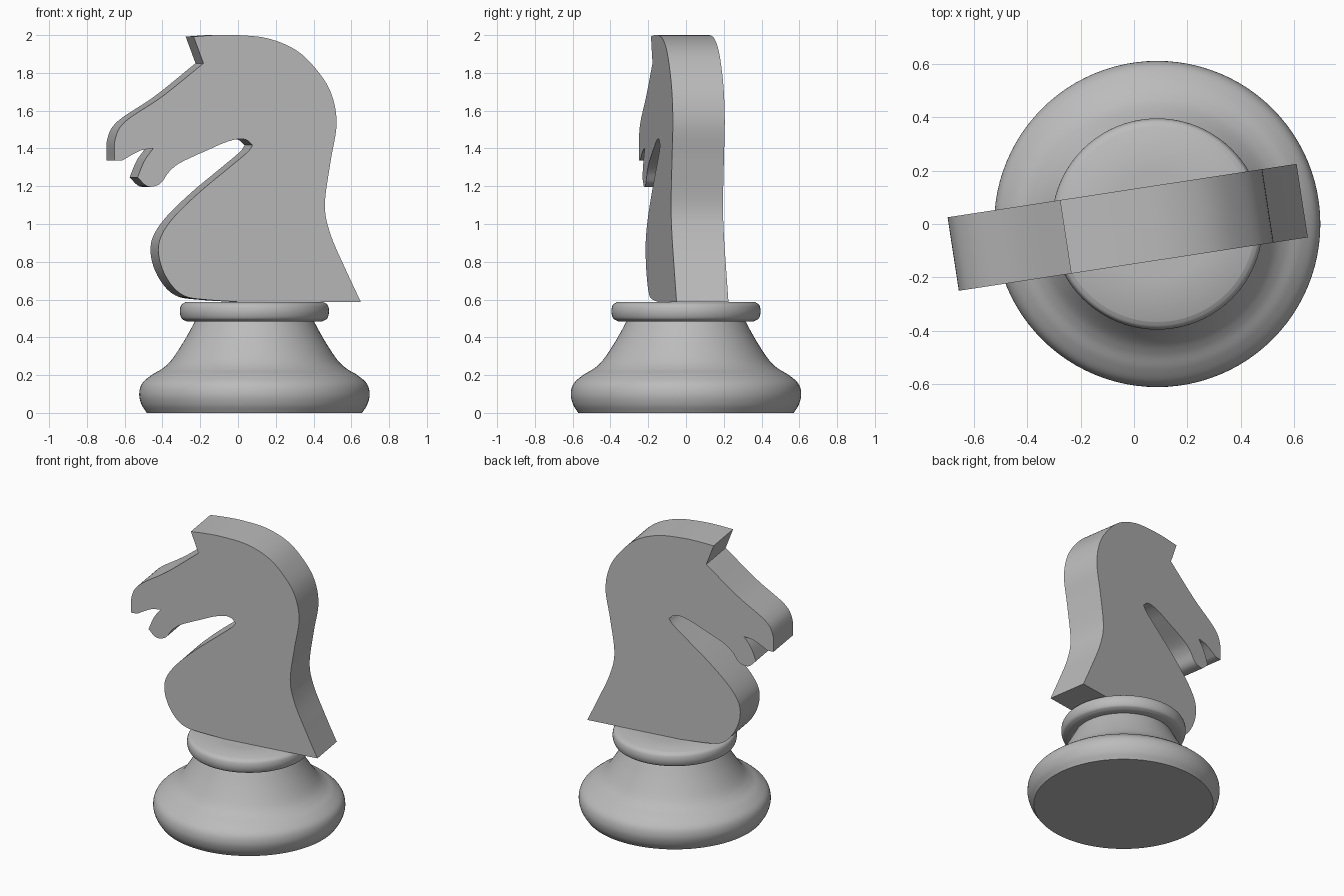
import bpy, bmesh, math
from mathutils import Vector, Matrix

if "Cube" in bpy.data.objects:
    bpy.data.objects.remove(bpy.data.objects["Cube"])

grey = bpy.data.materials.new("stone grey")
grey.diffuse_color = (0.5, 0.5, 0.5, 1)
grey.use_nodes = True
grey.node_tree.nodes["Principled BSDF"].inputs["Base Color"].default_value = grey.diffuse_color


def smooth_run(pts, steps=6):
    """Catmull-Rom curve through the points, ends kept as corners."""
    p = [Vector(q) for q in pts]
    if len(p) < 3:
        return p
    p = [2 * p[0] - p[1]] + p + [2 * p[-1] - p[-2]]
    out = []
    for a, b, c, d in zip(p, p[1:], p[2:], p[3:]):
        for i in range(steps):
            t = i / steps
            out.append(0.5 * (2 * b + (c - a) * t + (2 * a - 5 * b + 4 * c - d) * t * t
                              + (3 * b - a - 3 * c + d) * t ** 3))
    return out + [p[-2]]


def join_runs(runs):
    """Chain runs that share end points."""
    out = []
    for run in runs:
        out += smooth_run(run)[1 if out else 0:]
    return out


def finish(bm, name, angle=35):
    bmesh.ops.recalc_face_normals(bm, faces=bm.faces)
    me = bpy.data.meshes.new(name)
    bm.to_mesh(me)
    bm.free()
    me.materials.append(grey)
    ob = bpy.data.objects.new(name, me)
    bpy.context.collection.objects.link(ob)
    bpy.ops.object.select_all(action='DESELECT')
    ob.select_set(True)
    bpy.context.view_layer.objects.active = ob
    bpy.ops.object.shade_smooth_by_angle(angle=math.radians(angle))
    return ob


def lathe(name, runs, cx, segs=96):
    """Turned part from (radius, height) runs, capped top and bottom."""
    prof = join_runs(runs)
    bm = bmesh.new()
    rings = [[bm.verts.new((cx + r * math.cos(2 * math.pi * i / segs),
                            r * math.sin(2 * math.pi * i / segs), z))
              for i in range(segs)] for r, z in prof]
    for lo, hi in zip(rings, rings[1:]):
        for i in range(segs):
            j = (i + 1) % segs
            bm.faces.new((lo[i], lo[j], hi[j], hi[i]))
    bm.faces.new(rings[0])
    bm.faces.new(rings[-1])
    return finish(bm, name)


CX = 0.087

# Turned foot
lathe("base", [[(0.57, 0), (0.598, 0.045), (0.61, 0.1), (0.595, 0.155), (0.545, 0.2),
                (0.487, 0.235), (0.437, 0.283), (0.37, 0.385), (0.312, 0.49)]], CX)

# Rounded ring under the horse
lathe("collar", [[(0.3, 0.485), (0.36, 0.485)],
                 [(0.36, 0.485), (0.385, 0.5), (0.395, 0.535), (0.388, 0.57), (0.365, 0.587)],
                 [(0.365, 0.587), (0.2, 0.587)]], CX)

# Horse head outline, as (x, z) runs between sharp corners
outline = join_runs([
    [(0.65, 0.588), (0.565, 0.77), (0.49, 0.945), (0.46, 1.1), (0.49, 1.33), (0.522, 1.535),
     (0.49, 1.7), (0.405, 1.83), (0.3, 1.925), (0.156, 1.983), (0, 2.0), (-0.12, 2.0),
     (-0.235, 1.992)],                                                    # mane and crown
    [(-0.235, 1.992), (-0.183, 1.851)],                                   # ear
    [(-0.183, 1.851), (-0.4, 1.676), (-0.595, 1.544), (-0.65, 1.45), (-0.654, 1.337)],  # nose
    [(-0.654, 1.337), (-0.612, 1.337)],
    [(-0.612, 1.337), (-0.52, 1.387), (-0.448, 1.401)],                   # mouth
    [(-0.448, 1.401), (-0.495, 1.335), (-0.532, 1.247)],
    [(-0.532, 1.247), (-0.485, 1.202), (-0.442, 1.2), (-0.405, 1.22), (-0.363, 1.278),
     (-0.3, 1.327), (-0.15, 1.396), (-0.07, 1.431), (0, 1.45), (0.045, 1.445),
     (0.077, 1.417)],                                                     # jaw
    [(0.077, 1.417), (0.05, 1.38), (-0.045, 1.3), (-0.204, 1.168), (-0.336, 1.04),
     (-0.405, 0.94), (-0.421, 0.855), (-0.4, 0.76), (-0.347, 0.67), (-0.278, 0.617),
     (-0.177, 0.6), (0, 0.588)],                                          # chest
])

# Thick plate, turned slightly about the vertical
ANGLE, HALF = math.radians(8.7), 0.139
turn = Matrix.Translation((-0.024, -0.0125, 0)) @ Matrix.Rotation(ANGLE, 4, 'Z')
bm = bmesh.new()
sides = [[bm.verts.new(turn @ Vector(((x + 0.003) / math.cos(ANGLE), y, z)))
          for x, z in outline] for y in (-HALF, HALF)]
for s in sides:
    bm.faces.new(s)
n = len(outline)
for i in range(n):
    j = (i + 1) % n
    bm.faces.new((sides[0][i], sides[0][j], sides[1][j], sides[1][i]))
finish(bm, "horse_head")
